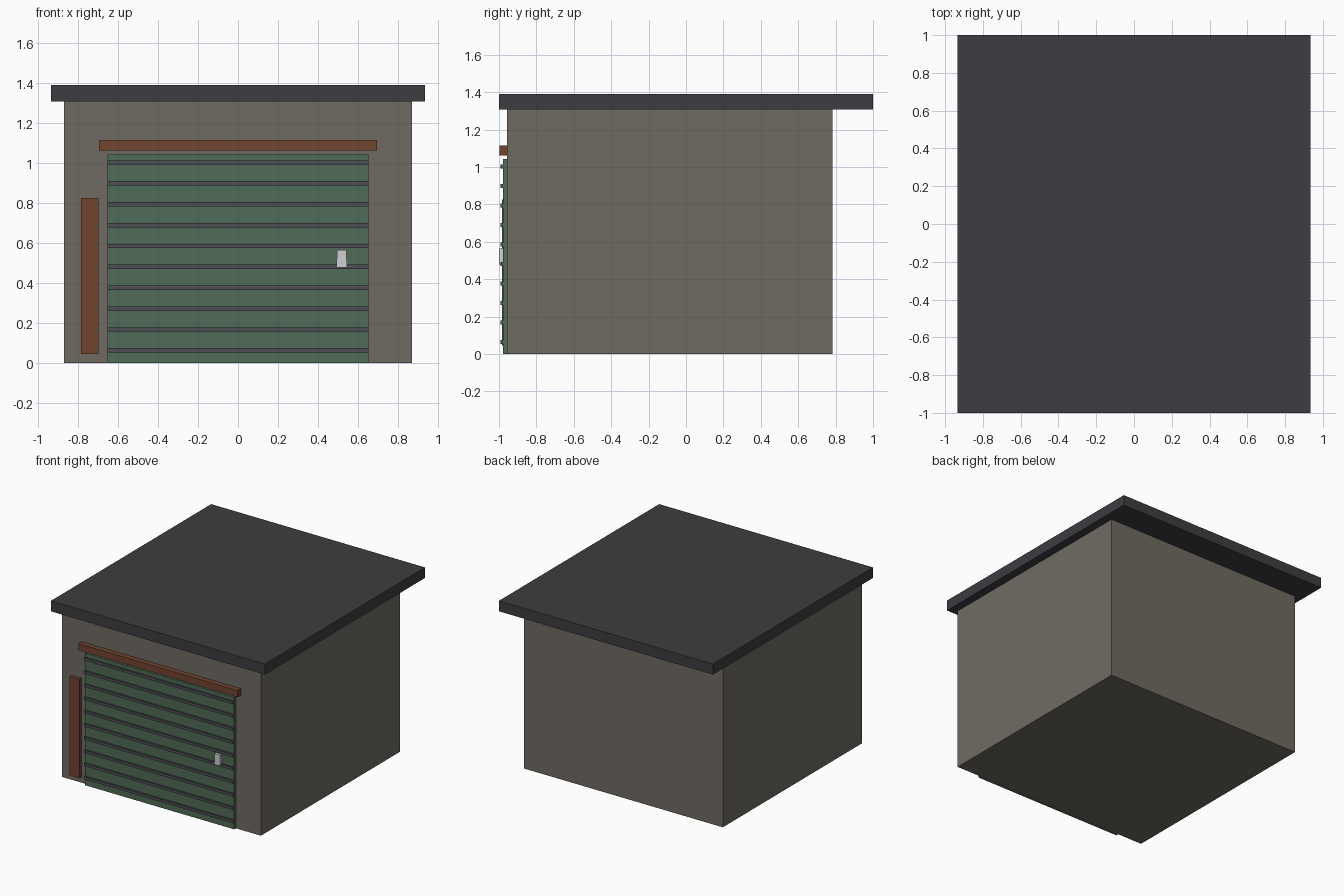
import bpy
import bmesh

if "Cube" in bpy.data.objects:
    bpy.data.objects.remove(bpy.data.objects["Cube"])


def material(name, rgb):
    m = bpy.data.materials.new(name)
    m.diffuse_color = (*rgb, 1)
    m.use_nodes = True
    m.node_tree.nodes["Principled BSDF"].inputs["Base Color"].default_value = m.diffuse_color
    return m


def box(name, x, y, z, mat, top_scale=1.0):
    """Box from (min, max) ranges; top_scale narrows the top edge in x."""
    bm = bmesh.new()
    bmesh.ops.create_cube(bm, size=1)
    cx = (x[0] + x[1]) / 2
    for v in bm.verts:
        s = top_scale if v.co.z > 0 else 1.0
        v.co = (cx + v.co.x * s * (x[1] - x[0]),
                y[0] + (v.co.y + 0.5) * (y[1] - y[0]),
                z[0] + (v.co.z + 0.5) * (z[1] - z[0]))
    mesh = bpy.data.meshes.new(name)
    bm.to_mesh(mesh)
    bm.free()
    mesh.materials.append(mat)
    ob = bpy.data.objects.new(name, mesh)
    bpy.context.collection.objects.link(ob)
    return ob


wall = material("wall_stone", (0.16, 0.147, 0.124))
slate = material("dark_slate", (0.047, 0.045, 0.052))
green = material("door_green", (0.08, 0.147, 0.095))
rust = material("rust_brown", (0.165, 0.058, 0.028))
steel = material("pale_steel", (0.62, 0.62, 0.66))
rib = material("rib_grey", (0.075, 0.075, 0.09))

FRONT = -0.957  # plane of the front wall

# Main building and overhanging flat roof
box("garage_walls", (-0.87, 0.87), (FRONT, 0.783), (0, 1.31), wall)
box("roof_slab", (-0.935, 0.935), (-1, 1), (1.307, 1.39), slate)

# Roller door with horizontal ribs
box("shutter_door", (-0.652, 0.652), (-0.978, FRONT + 0.01), (0, 1.043), green)
for i in range(10):
    z = 0.064 + i * 0.1043
    box(f"shutter_rib_{i + 1}", (-0.652, 0.652), (-0.991, -0.97),
        (z - 0.011, z + 0.011), rib)

# Lintel above the door and plank beside it
box("door_lintel", (-0.695, 0.695), (-0.998, FRONT + 0.01), (1.063, 1.115), rust)
box("side_plank", (-0.785, -0.698), (-0.983, FRONT + 0.01), (0.045, 0.826), rust)

# Tapered door handle
box("door_handle", (0.492, 0.545), (-1, -0.97), (0.478, 0.565), steel, 0.88)
